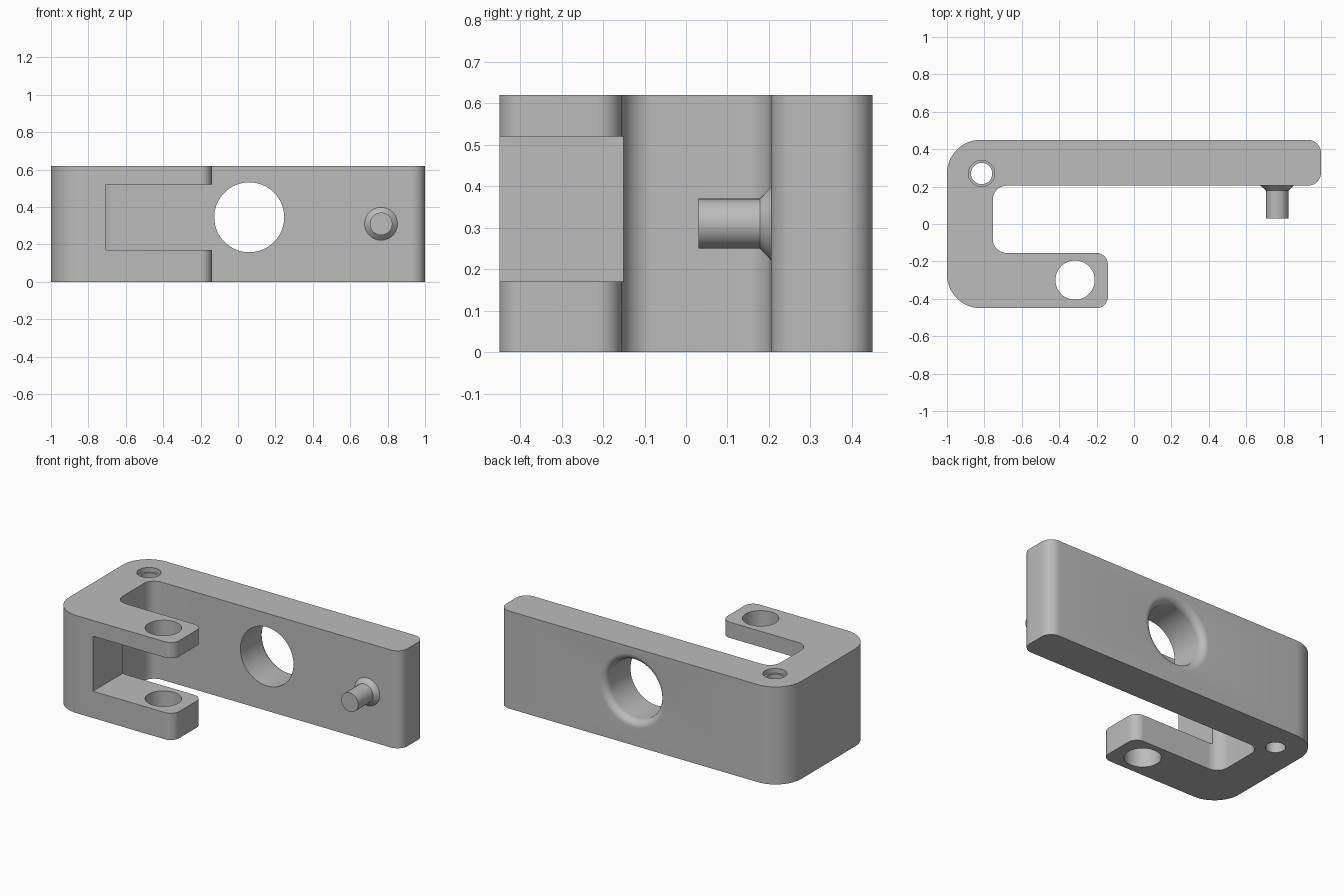
import bpy, bmesh, math
from mathutils import Matrix, Vector

if "Cube" in bpy.data.objects:
    bpy.data.objects.remove(bpy.data.objects["Cube"], do_unlink=True)

HEIGHT = 0.62
grey = bpy.data.materials.new("plain grey")
grey.use_nodes = True
grey.diffuse_color = (0.5, 0.5, 0.5, 1)
grey.node_tree.nodes["Principled BSDF"].inputs["Base Color"].default_value = (0.5, 0.5, 0.5, 1)


def make_object(name, bm):
    bmesh.ops.recalc_face_normals(bm, faces=bm.faces)
    mesh = bpy.data.meshes.new(name)
    bm.to_mesh(mesh)
    bm.free()
    mesh.materials.append(grey)
    obj = bpy.data.objects.new(name, mesh)
    bpy.context.collection.objects.link(obj)
    return obj


def rounded_outline(corners, steps=12):
    """Replace each (x, y, radius) corner with a tangent arc."""
    points = []
    for i, (x, y, r) in enumerate(corners):
        p = Vector((x, y))
        a = (Vector(corners[i - 1][:2]) - p).normalized()
        b = (Vector(corners[(i + 1) % len(corners)][:2]) - p).normalized()
        centre = p + (a + b) * r
        for k in range(steps + 1):
            t = k / steps * math.pi / 2
            points.append(centre - b * r * math.cos(t) - a * r * math.sin(t))
    return points


def lathe(name, profile, matrix, segments=64):
    """Solid of revolution about local z from (radius, z) pairs, capped at both ends."""
    bm = bmesh.new()
    rings = []
    for r, z in profile:
        rings.append([bm.verts.new((r * math.cos(2 * math.pi * k / segments),
                                    r * math.sin(2 * math.pi * k / segments), z))
                      for k in range(segments)])
    for low, high in zip(rings, rings[1:]):
        for k in range(segments):
            n = (k + 1) % segments
            bm.faces.new((low[k], low[n], high[n], high[k]))
    bm.faces.new(rings[0][::-1])
    bm.faces.new(rings[-1])
    bm.transform(matrix)
    return make_object(name, bm)


def cut(target, cutter):
    cutter.hide_render = True
    mod = target.modifiers.new("cut", 'BOOLEAN')
    mod.operation = 'DIFFERENCE'
    mod.solver = 'EXACT'
    mod.object = cutter
    bpy.context.view_layer.objects.active = target
    bpy.ops.object.modifier_apply(modifier=mod.name)
    bpy.data.objects.remove(cutter, do_unlink=True)


def smooth(obj):
    bpy.ops.object.select_all(action='DESELECT')
    obj.select_set(True)
    bpy.context.view_layer.objects.active = obj
    bpy.ops.object.shade_smooth_by_angle(angle=math.radians(25))


# Hook-shaped body extruded from its plan outline
corners = [(-1, -0.45, 0.18), (-0.14, -0.45, 0.06), (-0.14, -0.155, 0.06),
           (-0.755, -0.155, 0.075), (-0.755, 0.205, 0.075), (1, 0.205, 0.07),
           (1, 0.45, 0.07), (-1, 0.45, 0.18)]
bm = bmesh.new()
base = bm.faces.new([bm.verts.new((p.x, p.y, 0)) for p in rounded_outline(corners)])
top = bmesh.ops.extrude_face_region(bm, geom=[base])
bmesh.ops.translate(bm, vec=(0, 0, HEIGHT),
                    verts=[v for v in top["geom"] if isinstance(v, bmesh.types.BMVert)])
body = make_object("hook_body", bm)

# Slot that splits the short arm into two lugs
bm = bmesh.new()
bmesh.ops.create_cube(bm, size=1, matrix=Matrix.Translation((-0.3525, -0.3, 0.345))
                      @ Matrix.Diagonal((0.705, 0.42, 0.35, 1)))
cut(body, make_object("slot_cutter", bm))

# Pin hole through both lugs
cut(body, lathe("pin_hole_cutter", [(0.105, -0.1), (0.105, 0.8)],
                Matrix.Translation((-0.315, -0.3, 0))))

# Counterbored corner hole
cut(body, lathe("corner_hole_cutter", [(0.057, -0.1), (0.057, 0.59), (0.07, 0.59), (0.07, 0.8)],
                Matrix.Translation((-0.815, 0.27, 0))))

# Large hole through the long plate, flared with a rounded rim at the back
R, F = 0.187, 0.045
rim = [(R + F * (1 - math.cos(t)), 0.45 - F + F * math.sin(t))
       for t in [k / 10 * math.pi / 2 for k in range(11)]]
to_back = Matrix.Rotation(-math.pi / 2, 4, 'X')
cut(body, lathe("large_hole_cutter", [(R, 0.1)] + rim + [(R + F, 0.6)],
                Matrix.Translation((0.06, 0, 0.345)) @ to_back))
smooth(body)

# Peg with a flared foot on the inner face of the plate
peg = lathe("peg", [(0.06, 0.03), (0.06, 0.178), (0.088, 0.205), (0.088, 0.215)],
            Matrix.Translation((0.765, 0, 0.31)) @ to_back)
smooth(peg)
